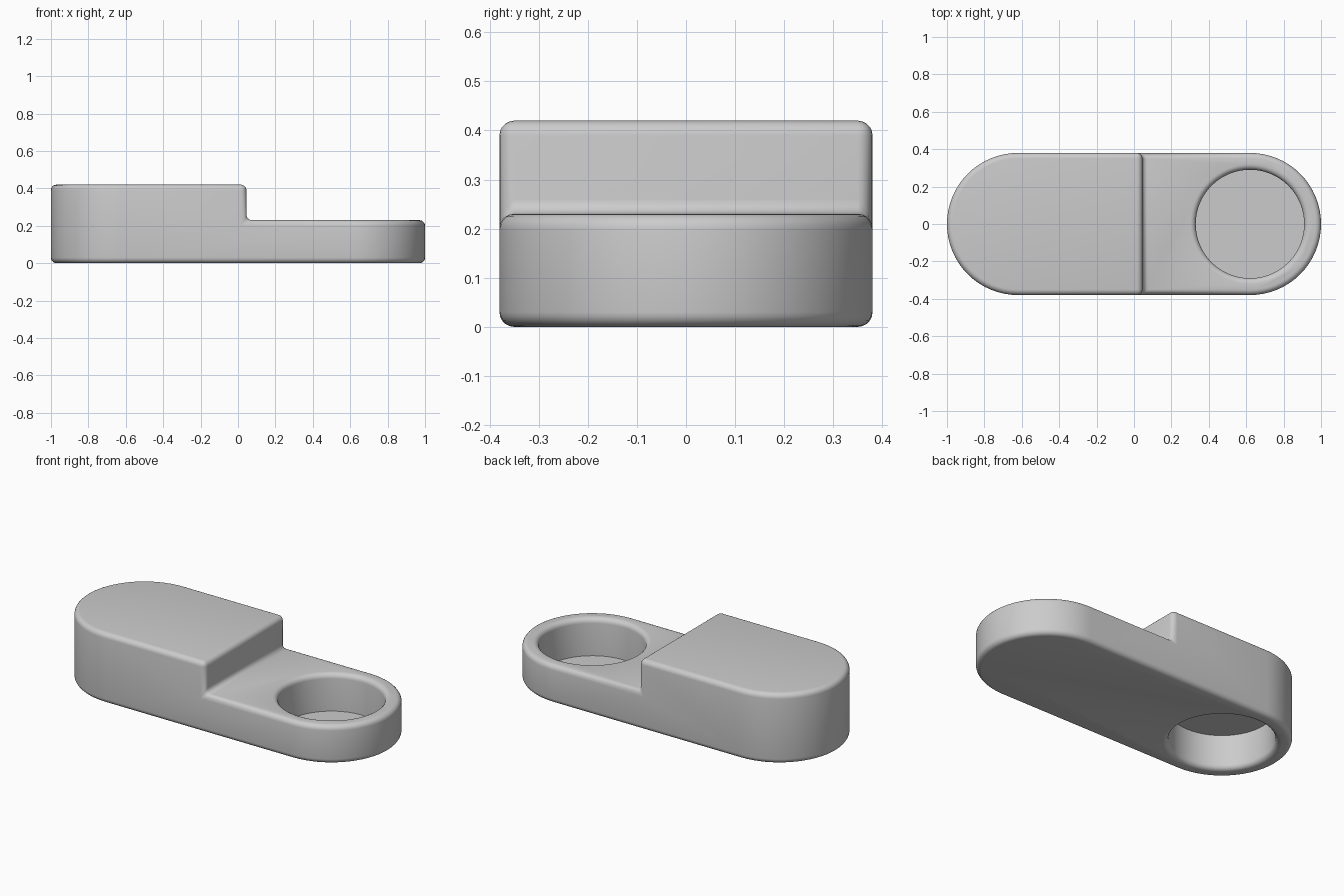
import bpy, bmesh, math

if "Cube" in bpy.data.objects:
    bpy.data.objects.remove(bpy.data.objects["Cube"])

R, CX = 0.38, 0.62            # end radius and end centre
LOW, HIGH, STEP = 0.23, 0.42, 0.045
N = 32                        # segments per half circle

grey = bpy.data.materials.new("light grey")
grey.diffuse_color = (0.6, 0.6, 0.6, 1)
grey.use_nodes = True
grey.node_tree.nodes["Principled BSDF"].inputs["Base Color"].default_value = grey.diffuse_color


def add_object(name, bm):
    bmesh.ops.recalc_face_normals(bm, faces=bm.faces)
    mesh = bpy.data.meshes.new(name)
    bm.to_mesh(mesh)
    bm.free()
    mesh.materials.append(grey)
    ob = bpy.data.objects.new(name, mesh)
    bpy.context.collection.objects.link(ob)
    return ob


def half_ring(bm, side, z):
    """Half circle of vertices, running from y=-R to y=+R."""
    angles = [-math.pi / 2 + math.pi * i / N for i in range(N + 1)]
    return [bm.verts.new((side * (CX + R * math.cos(a)), R * math.sin(a), z)) for a in angles]


def lathe_cutter(name, x, profile, segs=64):
    """Solid of revolution from (radius, z) pairs."""
    bm = bmesh.new()
    rings = [[bm.verts.new((x + r * math.cos(2 * math.pi * i / segs),
                            r * math.sin(2 * math.pi * i / segs), z))
              for i in range(segs)] for r, z in profile]
    for a, b in zip(rings, rings[1:]):
        for i in range(segs):
            j = (i + 1) % segs
            bm.faces.new((a[i], a[j], b[j], b[i]))
    bm.faces.new(rings[0])
    bm.faces.new(rings[-1])
    ob = add_object(name, bm)
    ob.hide_render = True
    ob.hide_set(True)
    return ob


# Stepped body with two round ends
bm = bmesh.new()
rb, rt = half_ring(bm, 1, 0), half_ring(bm, 1, LOW)
lb, lt = half_ring(bm, -1, 0), half_ring(bm, -1, HIGH)
s_low = [bm.verts.new((STEP, y, LOW)) for y in (-R, R)]
s_top = [bm.verts.new((STEP, y, HIGH)) for y in (-R, R)]
for b, t in ((rb, rt), (lb, lt)):
    for i in range(N):
        bm.faces.new((b[i], b[i + 1], t[i + 1], t[i]))
bm.faces.new(rb + lb[::-1])                               # underside
bm.faces.new(rt + [s_low[1], s_low[0]])                   # low top
bm.faces.new(lt + [s_top[1], s_top[0]])                   # high top
bm.faces.new((s_low[0], s_low[1], s_top[1], s_top[0]))    # step wall
for k, e in ((0, 0), (1, -1)):                            # long sides
    bm.faces.new((lb[e], rb[e], rt[e], s_low[k], s_top[k], lt[e]))
body = add_object("stepped_body", bm)

bev = body.modifiers.new("rounded edges", 'BEVEL')
bev.width, bev.segments = 0.03, 5
bev.limit_method, bev.angle_limit = 'ANGLE', math.radians(40)
bev.use_clamp_overlap = False

# Round pockets with rounded rims: one from above, one from below
HR, F = 0.29, 0.03


def pocket(deep, face, up):
    rim = [(HR + F - F * math.cos(a), face - up * F + up * F * math.sin(a))
           for a in (math.pi / 2 * i / 5 for i in range(6))]
    return [(HR, deep)] + rim + [(HR + F, face + up * 0.05)]


cutters = [lathe_cutter("top_pocket_cutter", CX, pocket(0.006, LOW, 1)),
           lathe_cutter("bottom_pocket_cutter", -CX, pocket(0.21, 0, -1))]
for c in cutters:
    cut = body.modifiers.new("pocket", 'BOOLEAN')
    cut.operation, cut.solver, cut.object = 'DIFFERENCE', 'EXACT', c

# Bake the modifiers and shade smooth with sharp edges kept
bpy.context.view_layer.objects.active = body
body.select_set(True)
for m in list(body.modifiers):
    bpy.ops.object.modifier_apply(modifier=m.name)
for c in cutters:
    bpy.data.objects.remove(c)
bpy.ops.object.shade_smooth_by_angle(angle=math.radians(30))
